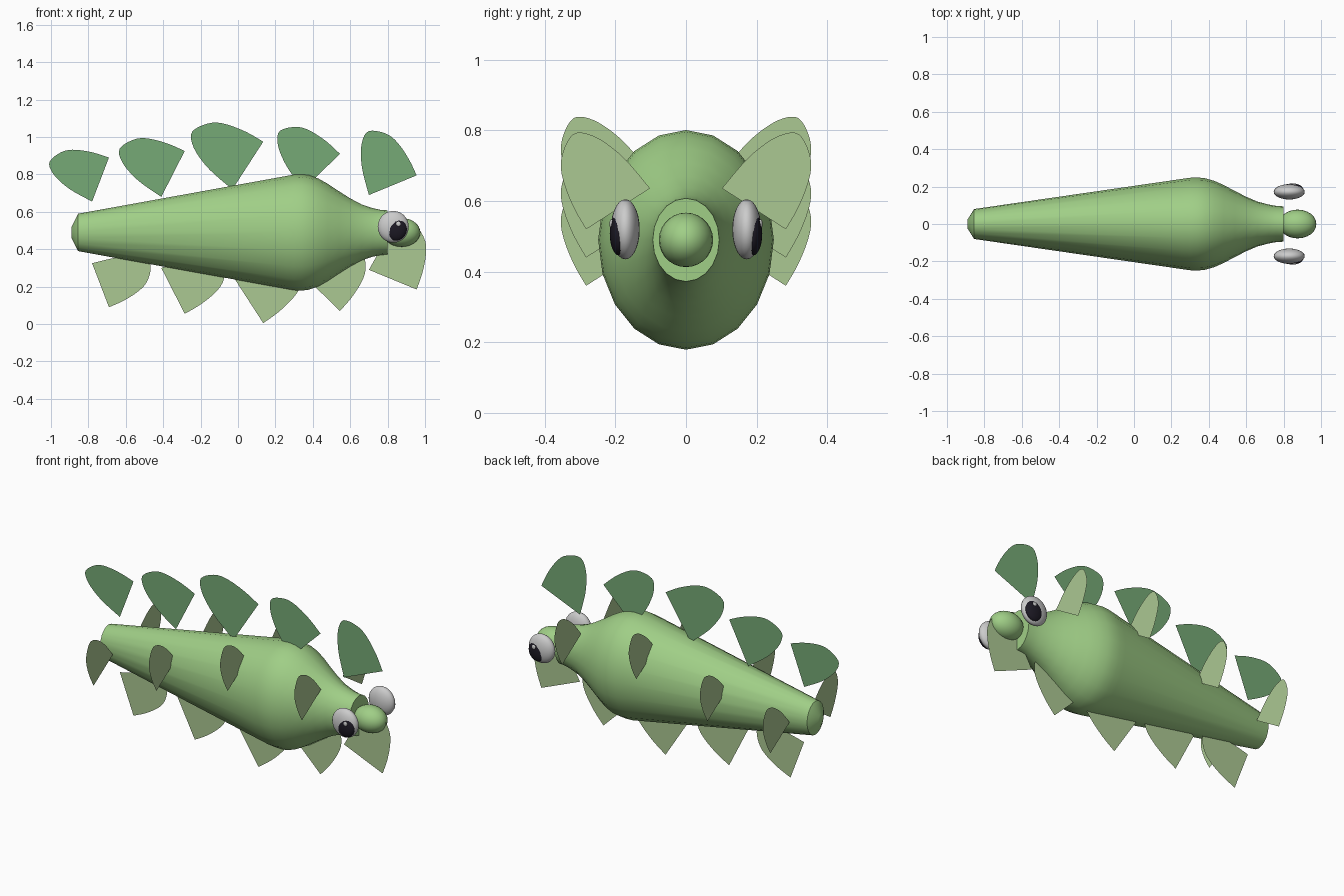
import bpy, bmesh, math
from mathutils import Vector

if "Cube" in bpy.data.objects:
    bpy.data.objects.remove(bpy.data.objects["Cube"])


def material(name, color):
    m = bpy.data.materials.new(name)
    m.diffuse_color = (*color, 1)
    m.use_nodes = True
    m.node_tree.nodes["Principled BSDF"].inputs["Base Color"].default_value = m.diffuse_color
    return m


BODY = material("body_green", (0.35, 0.62, 0.24))
DARK = material("dark_leaf_green", (0.18, 0.40, 0.18))
PALE = material("pale_leaf_green", (0.41, 0.58, 0.29))
BLACK = material("pupil_black", (0.012, 0.01, 0.018))


def make(name, verts, faces, mat=None, smooth=False):
    mesh = bpy.data.meshes.new(name)
    mesh.from_pydata(verts, [], faces)
    bm = bmesh.new()
    bm.from_mesh(mesh)
    bmesh.ops.recalc_face_normals(bm, faces=bm.faces)
    bm.to_mesh(mesh)
    bm.free()
    obj = bpy.data.objects.new(name, mesh)
    bpy.context.collection.objects.link(obj)
    if mat:
        mesh.materials.append(mat)
    if smooth:
        bpy.ops.object.select_all(action='DESELECT')
        obj.select_set(True)
        bpy.context.view_layer.objects.active = obj
        bpy.ops.object.shade_smooth_by_angle(angle=math.radians(40))
    return obj


def ball(name, center, radii, mat=None):
    bpy.ops.mesh.primitive_uv_sphere_add(segments=24, ring_count=14, location=center)
    obj = bpy.context.object
    obj.name = name
    obj.scale = radii
    bpy.ops.object.shade_smooth()
    if mat:
        obj.data.materials.append(mat)


# Body: 20-sided oval rings along x
profile = [(-0.89, 0.03), (-0.855, 0.10), (0.26, 0.302), (0.30, 0.309), (0.34, 0.311),
           (0.38, 0.306), (0.43, 0.288), (0.48, 0.260), (0.54, 0.220), (0.60, 0.182),
           (0.66, 0.150), (0.72, 0.130), (0.76, 0.121), (0.80, 0.118)]
N = 20
verts = [(x, 0.8 * r * math.sin(math.tau * i / N), 0.49 + r * math.cos(math.tau * i / N))
         for x, r in profile for i in range(N)]
faces = [(k * N + i, k * N + (i + 1) % N, (k + 1) * N + (i + 1) % N, (k + 1) * N + i)
         for k in range(len(profile) - 1) for i in range(N)]
faces += [tuple(range(N)), tuple(range(len(verts) - N, len(verts)))]
make("body", verts, faces, BODY, True)

# Nose
ball("nose", (0.875, 0, 0.49), (0.10, 0.077, 0.077), BODY)

# Eyes
for side, s in (("front", -1), ("back", 1)):
    ball(side + "_eye", (0.83, s * 0.172, 0.52), (0.083, 0.041, 0.085))
    ball(side + "_pupil", (0.845, s * 0.19, 0.508), (0.058, 0.026, 0.062), BLACK)
    ball(side + "_eye_glint", (0.857, s * 0.211, 0.535), (0.013, 0.006, 0.013))

# Leaf outline: root, straight edge to the corner, then a rounded blade
LEAF = [(0, 0), (1, 0), (.80, .31), (.54, .63), (.30, .845), (0, 1),
        (-.19, 1.03), (-.27, .88), (-.25, .64), (-.17, .38)]


def leaf_points(root, corner):
    root, u = Vector(root), Vector(corner) - Vector(root)
    t = math.radians(62)
    v = 1.25 * Vector((u.x * math.cos(t) - u.y * math.sin(t),
                       u.x * math.sin(t) + u.y * math.cos(t)))
    p = [root + a * u + b * v for a, b in LEAF[1:] + LEAF[:1]]
    out = [root]
    for i in range(len(p) - 1):
        p0, p1, p2, p3 = p[max(i - 1, 0)], p[i], p[i + 1], p[min(i + 2, len(p) - 1)]
        for f in (0, 1 / 3, 2 / 3):
            out.append(0.5 * (2 * p1 + (p2 - p0) * f + (2 * p0 - 5 * p1 + 4 * p2 - p3) * f ** 2
                              + (3 * p1 - p0 - 3 * p2 + p3) * f ** 3))
    return out


def leaf(name, points, place, mat):
    make(name, [place(q) for q in points], [tuple(range(len(points)))], mat)


# Upper and lower leaves, flat in the middle plane
upper = [((-.78, .655), (-.69, .89)), ((-.41, .68), (-.285, .925)), ((-.03, .72), (.135, .975)),
         ((.35, .72), (.545, .91)), ((.70, .69), (.955, .795))]
for n, (root, corner) in enumerate(upper, 1):
    place = lambda q: (q.x, 0, q.y)
    leaf(f"upper_leaf_{n}", leaf_points(root, corner), place, DARK)
    low = [(a, 0.98 - b) for a, b in (root, corner)]
    leaf(f"lower_leaf_{n}", leaf_points(*low), place, PALE)

# Side leaves, flat across the body
for n, (x, z) in enumerate([(-.755, .36), (-.34, .44), (.13, .565), (.62, .52)], 1):
    pts = leaf_points((0.102, z + 0.116), (0.283, z))
    for side, s in (("front", -1), ("back", 1)):
        leaf(f"{side}_side_leaf_{n}", pts, lambda q: (x, s * q.x, q.y), PALE)
